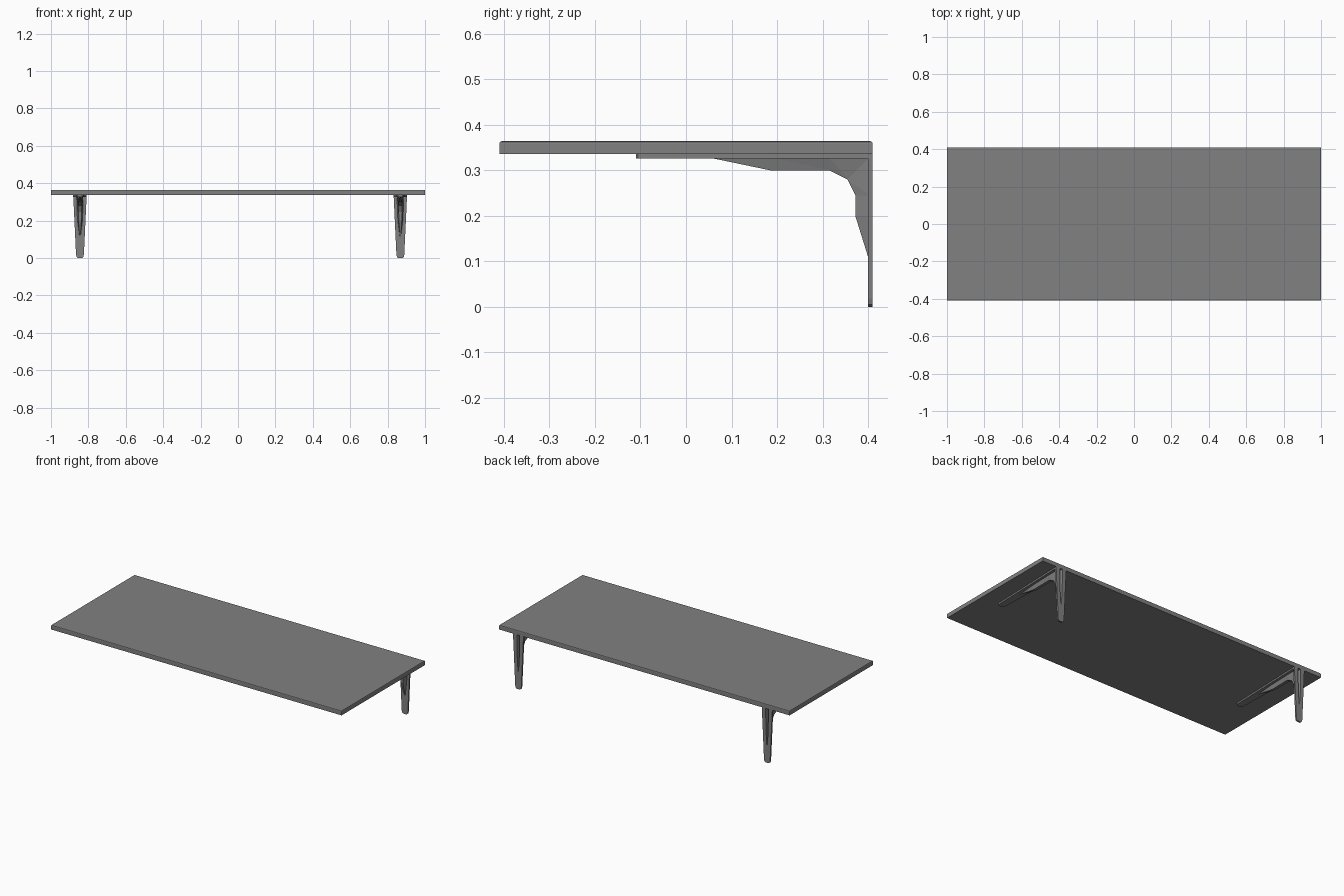
import bpy, bmesh
from mathutils import Vector

cube = bpy.data.objects.get("Cube")
if cube:
    bpy.data.objects.remove(cube)

grey = bpy.data.materials.new("mid grey")
grey.use_nodes = True
colour = (0.22, 0.22, 0.22, 1)
grey.diffuse_color = colour
grey.node_tree.nodes["Principled BSDF"].inputs["Base Color"].default_value = colour

BACK, TOP, SHEET = 0.41, 0.336, 0.01


def finish(name, bm):
    bmesh.ops.recalc_face_normals(bm, faces=bm.faces)
    mesh = bpy.data.meshes.new(name)
    bm.to_mesh(mesh)
    bm.free()
    mesh.materials.append(grey)
    ob = bpy.data.objects.new(name, mesh)
    bpy.context.collection.objects.link(ob)
    return ob


def apply_boolean(ob, other, operation):
    mod = ob.modifiers.new(operation, "BOOLEAN")
    mod.operation, mod.solver, mod.object = operation, "EXACT", other
    bpy.context.view_layer.objects.active = ob
    bpy.ops.object.modifier_apply(modifier=mod.name)
    bpy.data.objects.remove(other)


# Shelf board with softened upper edges
bm = bmesh.new()
bmesh.ops.create_cube(bm, size=1)
for v in bm.verts:
    v.co = (v.co.x * 2, v.co.y * 0.82, 0.35 + v.co.z * 0.028)
rim = [e for e in bm.edges if all(v.co.z > 0.35 for v in e.verts)]
bmesh.ops.bevel(bm, geom=rim, offset=0.005, segments=2, affect="EDGES", profile=0.5)
finish("shelf_board", bm)


def tapered_sheet(name, length, place):
    """Flat tapering arm with a rounded tip; place maps (x, along, depth) to space."""
    outline = [(0.036, 0), (0.021, length - 0.018), (0.018, length - 0.005), (0.012, length)]
    outline += [(-x, d) for x, d in reversed(outline)]
    bm = bmesh.new()
    face = bm.faces.new([bm.verts.new(place(x, d, 0)) for x, d in outline])
    made = bmesh.ops.extrude_face_region(bm, geom=[face])["geom"]
    shift = Vector(place(0, 0, SHEET)) - Vector(place(0, 0, 0))
    bmesh.ops.translate(bm, vec=shift, verts=[g for g in made if isinstance(g, bmesh.types.BMVert)])
    return finish(name, bm)


# Rib stations: ridge point, foot point and half width at the foot
RIB = [((0.06, 0.326), (0.06, 0.329), 0.004),
       ((0.185, 0.30), (0.185, 0.329), 0.014),
       ((0.315, 0.30), (0.315, 0.329), 0.018),
       ((0.355, 0.28), (0.403, 0.329), 0.018),
       ((0.372, 0.245), (0.403, 0.245), 0.016),
       ((0.372, 0.20), (0.403, 0.20), 0.014),
       ((0.40, 0.11), (0.403, 0.11), 0.004)]


def rib(name, hollow):
    bm = bmesh.new()
    rings = []
    for i, (ridge, foot, half) in enumerate(RIB):
        p, f = Vector(ridge), Vector(foot)
        wide, narrow = half, half * 0.55
        if hollow:
            p = p.lerp(f, 0.2)
            wide, narrow = wide * 0.6, narrow * 0.5
            f += Vector((0.02 if i > 2 else 0, 0.02 if i < 4 else 0))
        section = [(-wide, f), (-narrow, p), (narrow, p), (wide, f)]
        rings.append([bm.verts.new((x, q.x, q.y)) for x, q in section])
    for a, b in zip(rings, rings[1:]):
        for k in range(4):
            j = (k + 1) % 4
            bm.faces.new((a[k], a[j], b[j], b[k]))
    bm.faces.new(rings[0])
    bm.faces.new(rings[-1])
    bmesh.ops.triangulate(bm, faces=bm.faces)
    return finish(name, bm)


# Pressed bracket: wall plate, shelf arm and hollow stiffening rib
bracket = tapered_sheet("right_bracket", TOP, lambda x, d, t: (x, BACK - t, TOP - d))
arm = tapered_sheet("arm", 0.52, lambda x, d, t: (x, BACK - d, TOP - t))
apply_boolean(bracket, arm, "UNION")
apply_boolean(bracket, rib("rib", False), "UNION")
apply_boolean(bracket, rib("rib_hollow", True), "DIFFERENCE")
bracket.location.x = -0.845

left = bpy.data.objects.new("left_bracket", bracket.data.copy())
left.location.x = 0.868
bpy.context.collection.objects.link(left)
